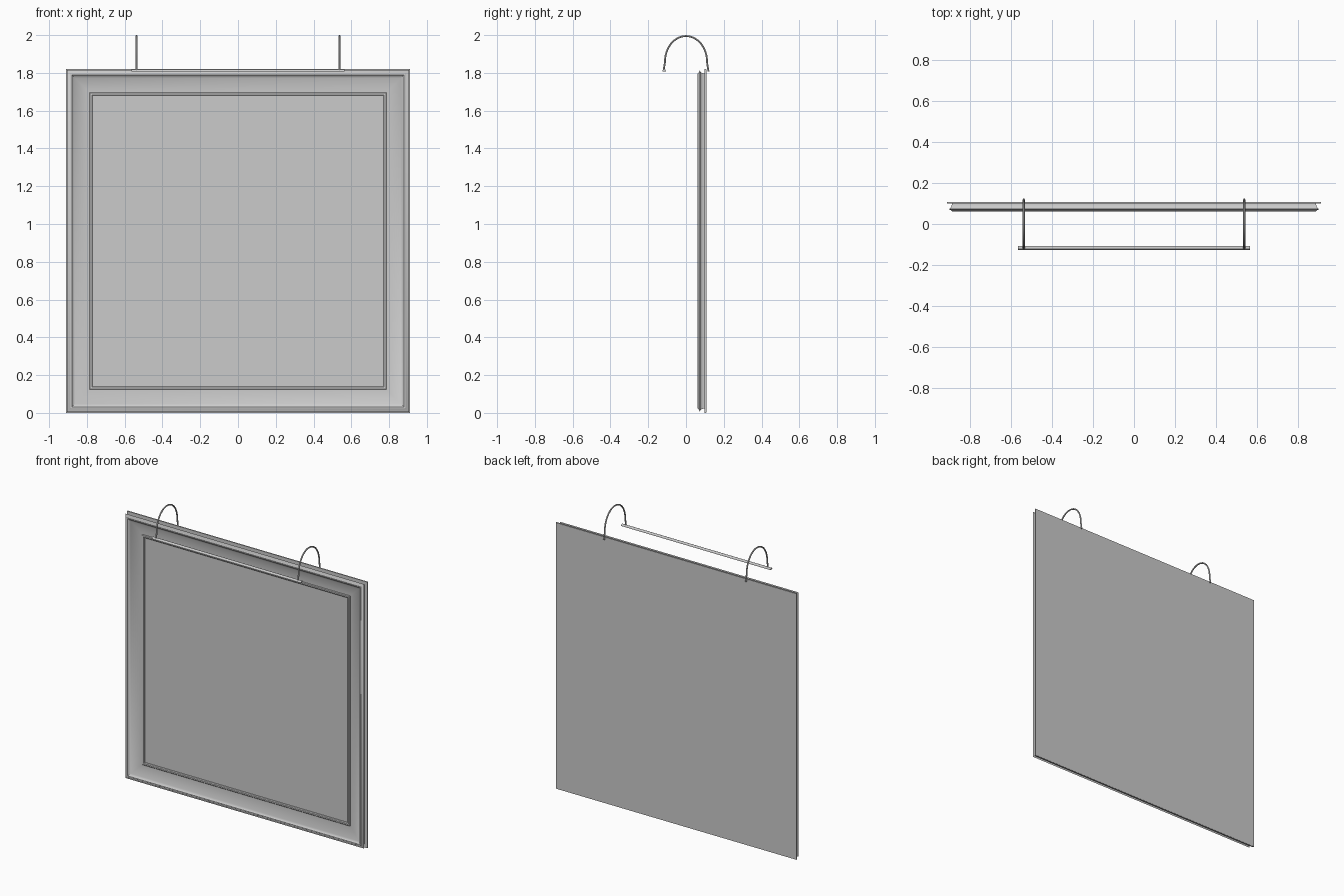
import bpy, bmesh, math
from mathutils import Vector

if "Cube" in bpy.data.objects:
    bpy.data.objects.remove(bpy.data.objects["Cube"])

CZ = 0.91  # height of the frame centre


def make_object(name, bm, angle=35):
    bmesh.ops.recalc_face_normals(bm, faces=bm.faces)
    me = bpy.data.meshes.new(name)
    bm.to_mesh(me)
    bm.free()
    ob = bpy.data.objects.new(name, me)
    bpy.context.collection.objects.link(ob)
    bpy.ops.object.select_all(action='DESELECT')
    bpy.context.view_layer.objects.active = ob
    ob.select_set(True)
    bpy.ops.object.shade_smooth_by_angle(angle=math.radians(angle))
    return ob


def bridge(bm, a, b):
    n = len(a)
    for i in range(n):
        bm.faces.new((a[i], a[(i + 1) % n], b[(i + 1) % n], b[i]))


def mitred_frame(name, profile):
    """Closed (half width, y) profile carried round a square."""
    bm = bmesh.new()
    rings = [[bm.verts.new((sx * r, y, CZ + sz * r))
              for sx, sz in ((-1, -1), (1, -1), (1, 1), (-1, 1))]
             for r, y in profile]
    for i, ring in enumerate(rings):
        bridge(bm, ring, rings[(i + 1) % len(rings)])
    return make_object(name, bm)


def panel(name, half, y0, y1):
    bm = bmesh.new()
    bmesh.ops.create_cube(bm, size=1)
    for v in bm.verts:
        v.co = (v.co.x * 2 * half, (y0 + y1) / 2 + v.co.y * (y1 - y0), CZ + v.co.z * 2 * half)
    return make_object(name, bm)


def tube(name, path, x, radius, sides=10):
    """Round tube along a path in the y-z plane."""
    bm = bmesh.new()
    pts = [Vector((x, y, z)) for y, z in path]
    side = Vector((1, 0, 0))
    rings = []
    for i, p in enumerate(pts):
        t = (pts[min(i + 1, len(pts) - 1)] - pts[max(i - 1, 0)]).normalized()
        up = side.cross(t)
        rings.append([bm.verts.new(p + radius * (math.cos(a) * side + math.sin(a) * up))
                      for a in (math.tau * k / sides for k in range(sides))])
    for a, b in zip(rings, rings[1:]):
        bridge(bm, a, b)
    bm.faces.new(rings[0])
    bm.faces.new(rings[-1])
    return make_object(name, bm)


# moulding: coved outer side, raised rim, scooped face, flat border
cove = [(0.887 + 0.017 * (1 - math.cos(a)), 0.099 - 0.026 * math.sin(a))
        for a in (math.pi / 2 * k / 6 for k in range(6, -1, -1))]
scoop = [(0.875 - 0.095 * t, 0.066 + 0.024 * (1 - (1 - t) ** 2.2))
         for t in (k / 8 for k in range(9))]
mitred_frame("frame_moulding",
             [(0.91, 0.107), (0.91, 0.099)] + cove[::-1] +
             [(0.889, 0.066), (0.886, 0.062), (0.879, 0.062)] + scoop +
             [(0.78, 0.107)])

# thin inner lip around the picture
mitred_frame("inner_lip", [(0.787, 0.106), (0.787, 0.086), (0.783, 0.083),
                           (0.774, 0.083), (0.769, 0.087), (0.769, 0.106)])

# picture surface and flat back
panel("picture_canvas", 0.778, 0.093, 0.106)
panel("back_board", 0.909, 0.1055, 0.108)

# two arched lamp arms
arch = []
for k in range(25):
    a = math.pi * (1 - k / 24)
    arch.append((0.112 * math.cos(a), 1.852 + 0.143 * math.sin(a) ** 0.95))
arch = [(-0.119, 1.812)] + arch + [(0.119, 1.807)]
for label, x in (("left", -0.537), ("right", 0.537)):
    tube("lamp_arm_" + label, arch, x, 0.005)

# half-round lamp shade bar
bm = bmesh.new()
ends = []
for x in (-0.565, 0.565):
    ends.append([bm.verts.new((x, -0.116 + 0.0098 * math.cos(a), 1.807 + 0.0125 * math.sin(a)))
                 for a in (math.pi * k / 10 for k in range(11))])
bridge(bm, *ends)
for e in ends:
    bm.faces.new(e)
make_object("lamp_shade", bm)
